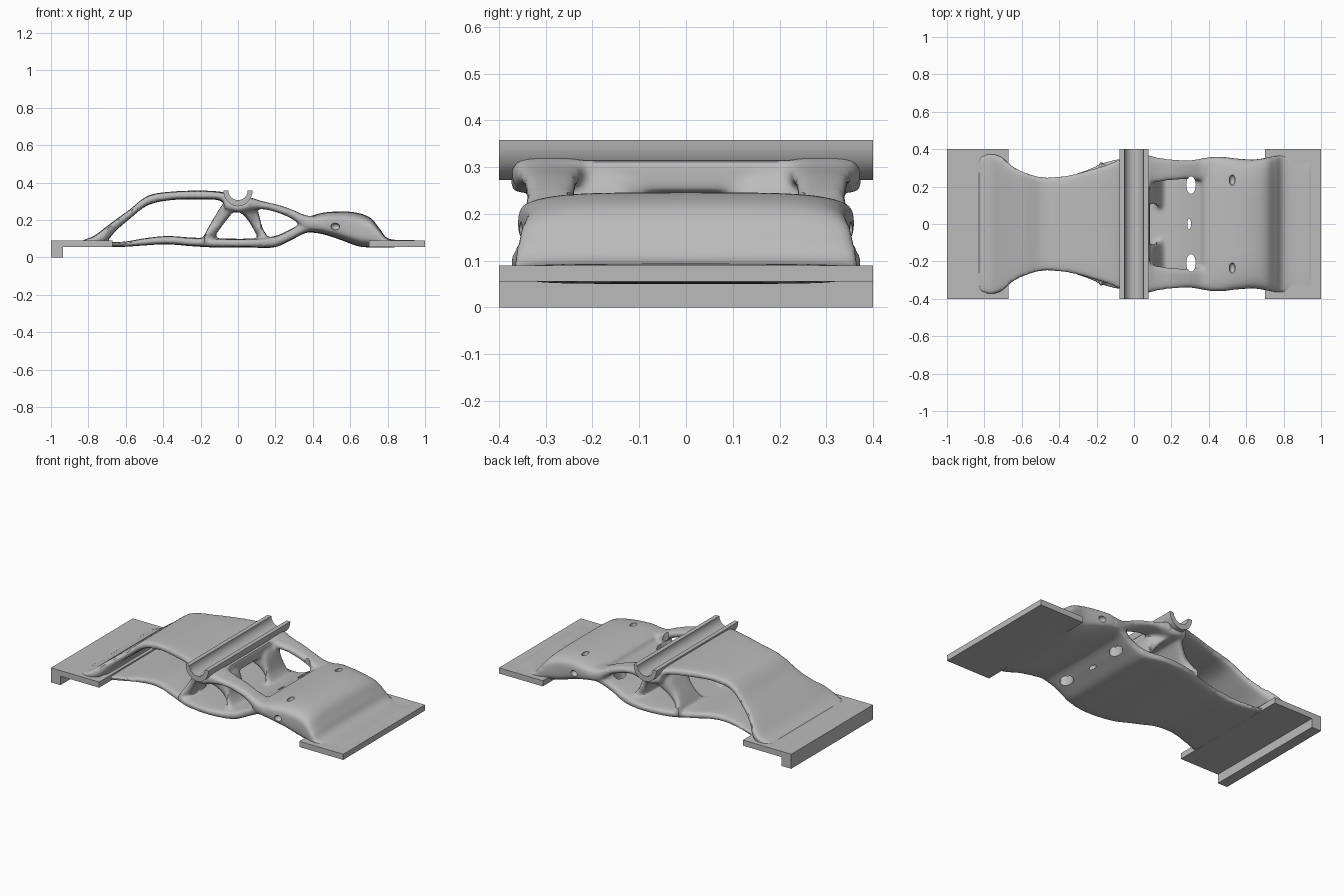
import bpy
import bmesh
from math import sin, cos, tau, pi, copysign
from mathutils import Vector, Matrix

cube = bpy.data.objects.get("Cube")
if cube:
    bpy.data.objects.remove(cube)

grey = bpy.data.materials.new("plain grey")
grey.use_nodes = True
grey.diffuse_color = (0.5, 0.5, 0.5, 1)
grey.node_tree.nodes["Principled BSDF"].inputs["Base Color"].default_value = (0.5, 0.5, 0.5, 1)


def make_object(name, bm):
    bmesh.ops.recalc_face_normals(bm, faces=bm.faces)
    mesh = bpy.data.meshes.new(name)
    bm.to_mesh(mesh)
    bm.free()
    mesh.materials.append(grey)
    obj = bpy.data.objects.new(name, mesh)
    bpy.context.collection.objects.link(obj)
    return obj


def extrude_profile(name, points):
    """Extrude an (x, z) outline over the full depth."""
    bm = bmesh.new()
    face = bm.faces.new([bm.verts.new((x, -0.4, z)) for x, z in points])
    moved = bmesh.ops.extrude_face_region(bm, geom=[face])["geom"]
    bmesh.ops.translate(bm, vec=(0, 0.8, 0),
                        verts=[v for v in moved if isinstance(v, bmesh.types.BMVert)])
    return make_object(name, bm)


def spline(stations, steps=5):
    """Smooth the stations with a Catmull-Rom curve."""
    pts = [Vector(s) for s in stations]
    pts = [pts[0]] + pts + [pts[-1]]
    for i in range(1, len(pts) - 2):
        a, b, c, d = pts[i - 1:i + 3]
        for k in range(steps):
            t = k / steps
            yield 0.5 * (2 * b + (c - a) * t + (2 * a - 5 * b + 4 * c - d) * t ** 2
                         + (3 * b - a - 3 * c + d) * t ** 3)
    yield pts[-1]


def loft(bm, stations, centre=0.0, power=0.35, sides=40):
    """Skin rounded sections; a station is x, low z, high z, half width."""
    rings = []
    for x, low, high, half in spline(stations):
        ring = []
        for i in range(sides):
            c, s = cos(tau * i / sides), sin(tau * i / sides)
            y = centre + half * copysign(abs(c) ** power, c)
            z = (low + high) / 2 + (high - low) / 2 * copysign(abs(s) ** power, s)
            ring.append(bm.verts.new((x, y, z)))
        rings.append(ring)
    for a, b in zip(rings, rings[1:]):
        for i in range(sides):
            j = (i + 1) % sides
            bm.faces.new((a[i], a[j], b[j], b[i]))
    bm.faces.new(rings[0])
    bm.faces.new(rings[-1])


# Mounting plates, the left one with a hooked lip
extrude_profile("hooked_end_plate", [(-1, 0), (-0.935, 0), (-0.935, 0.055),
                                     (-0.67, 0.055), (-0.67, 0.09), (-1, 0.09)])
extrude_profile("flat_end_plate", [(0.7, 0.055), (1, 0.055), (1, 0.09), (0.7, 0.09)])

# Half-round channel on top
inner = [(0.052 * cos(pi + pi * i / 16), 0.358 - 0.052 * sin(pi * i / 16)) for i in range(17)]
outer = [(0.078 * cos(pi * i / 16), 0.358 - 0.085 * sin(pi * i / 16)) for i in range(17)]
channel = extrude_profile("bearing_channel", inner + outer)

# Organic body, built from overlapping lofts
bm = bmesh.new()
upper_sheet = [
    (-0.83, 0.07, 0.092, 0.36), (-0.77, 0.07, 0.115, 0.375), (-0.71, 0.08, 0.16, 0.36),
    (-0.65, 0.145, 0.205, 0.31), (-0.58, 0.205, 0.255, 0.275), (-0.48, 0.28, 0.33, 0.25),
    (-0.35, 0.307, 0.352, 0.26), (-0.2, 0.31, 0.357, 0.3), (-0.1, 0.305, 0.352, 0.335),
    (-0.055, 0.27, 0.34, 0.365)]
lower_slab = [
    (-0.7, 0.055, 0.08, 0.3), (-0.6, 0.057, 0.085, 0.27), (-0.5, 0.064, 0.102, 0.245),
    (-0.38, 0.07, 0.114, 0.25), (-0.25, 0.06, 0.106, 0.29), (-0.12, 0.053, 0.102, 0.34),
    (0.05, 0.053, 0.1, 0.36), (0.19, 0.053, 0.112, 0.335), (0.28, 0.09, 0.15, 0.325),
    (0.36, 0.13, 0.195, 0.34), (0.42, 0.135, 0.22, 0.345)]
saddle_root = [(-0.075, 0.255, 0.325, 0.36), (0, 0.24, 0.295, 0.375), (0.085, 0.25, 0.32, 0.36)]
swollen_foot = [
    (0.37, 0.135, 0.215, 0.34), (0.45, 0.125, 0.238, 0.36), (0.55, 0.093, 0.246, 0.35),
    (0.64, 0.06, 0.238, 0.345), (0.71, 0.053, 0.21, 0.355), (0.76, 0.053, 0.15, 0.365),
    (0.81, 0.053, 0.098, 0.37), (0.95, 0.06, 0.094, 0.36)]
loft(bm, upper_sheet)
loft(bm, lower_slab)
loft(bm, saddle_root)
loft(bm, swollen_foot, power=0.45)

# Paired arms and legs
arm = [(0.05, 0.25, 0.325, 0.085), (0.13, 0.258, 0.3, 0.065), (0.21, 0.24, 0.282, 0.055),
       (0.29, 0.205, 0.255, 0.05), (0.36, 0.155, 0.225, 0.06), (0.42, 0.14, 0.22, 0.07)]
inner_leg = [(0.02, 0.235, 0.29, 0.15), (0.06, 0.19, 0.29, 0.11), (0.1, 0.12, 0.265, 0.08),
             (0.13, 0.075, 0.16, 0.1), (0.16, 0.07, 0.11, 0.12)]
outer_leg = [(-0.18, 0.07, 0.12, 0.13), (-0.15, 0.085, 0.175, 0.1), (-0.12, 0.12, 0.225, 0.09),
             (-0.08, 0.175, 0.285, 0.11), (-0.03, 0.24, 0.3, 0.15)]
for side in (-1, 1):
    loft(bm, arm, centre=0.29 * side, power=0.6)
    loft(bm, inner_leg, centre=0.19 * side, power=0.6)
    loft(bm, outer_leg, centre=0.21 * side, power=0.6)
body = make_object("organic_bridge", bm)

remesh = body.modifiers.new("fuse", 'REMESH')
remesh.mode = 'VOXEL'
remesh.voxel_size = 0.01
smooth = body.modifiers.new("soften", 'SMOOTH')
smooth.factor = 0.5
smooth.iterations = 6

# Slots through the ramp and dimples in the foot
bm = bmesh.new()


def pocket(x, y, z, sx, sy, sz):
    place = Matrix.Translation((x, y, z)) @ Matrix.Diagonal((sx, sy, sz, 1))
    bmesh.ops.create_uvsphere(bm, u_segments=20, v_segments=12, radius=1, matrix=place)


pocket(0.295, 0, 0.12, 0.01, 0.028, 0.2)
for side in (-1, 1):
    pocket(0.305, 0.21 * side, 0.12, 0.026, 0.05, 0.3)
    pocket(0.525, 0.235 * side, 0.24, 0.016, 0.028, 0.025)
    pocket(0.52, 0.35 * side, 0.165, 0.024, 0.025, 0.018)
cutter = make_object("slot_cutter", bm)
cutter.hide_render = True
cut = body.modifiers.new("slots", 'BOOLEAN')
cut.operation = 'DIFFERENCE'
cut.solver = 'EXACT'
cut.object = cutter

# Freeze the fused shape and drop the cutter
bpy.context.view_layer.update()
graph = bpy.context.evaluated_depsgraph_get()
fused = bpy.data.meshes.new_from_object(body.evaluated_get(graph))
body.modifiers.clear()
body.data = fused
fused.materials.clear()
fused.materials.append(grey)
bpy.data.objects.remove(cutter)

for obj in (body, channel):
    bpy.ops.object.select_all(action='DESELECT')
    obj.select_set(True)
    bpy.context.view_layer.objects.active = obj
    bpy.ops.object.shade_smooth_by_angle(angle=0.7)
